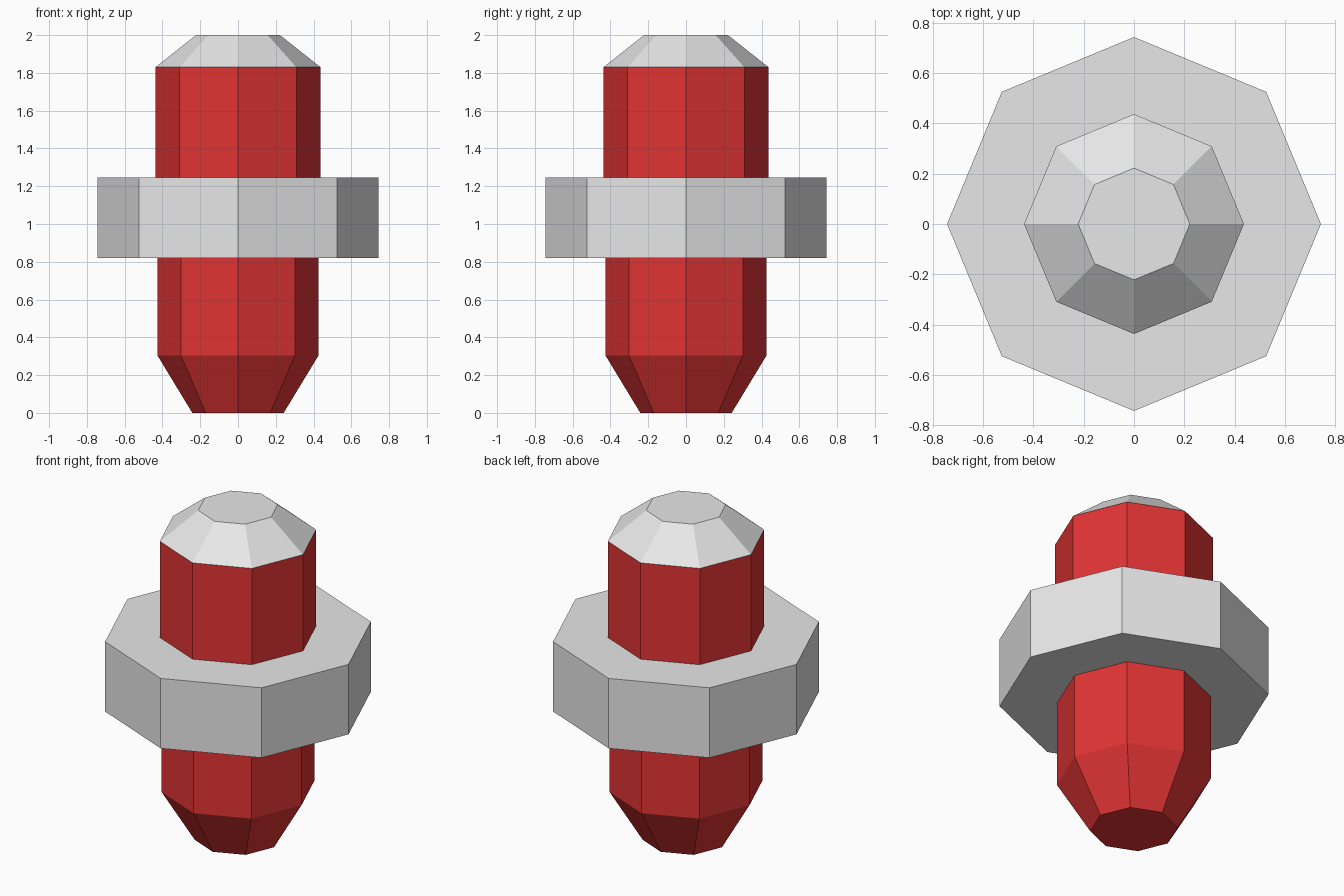
import bpy
import bmesh
import math

if "Cube" in bpy.data.objects:
    bpy.data.objects.remove(bpy.data.objects["Cube"])

SIDES = 8


def material(name, rgb):
    m = bpy.data.materials.new(name)
    m.diffuse_color = (*rgb, 1.0)
    m.use_nodes = True
    m.node_tree.nodes["Principled BSDF"].inputs["Base Color"].default_value = m.diffuse_color
    return m


def lathe(name, profile, mat):
    """Closed eight-sided solid from (radius, height) rings, corners on the axes."""
    bm = bmesh.new()
    rings = [[bm.verts.new((r * math.cos(math.tau * i / SIDES),
                            r * math.sin(math.tau * i / SIDES), z))
              for i in range(SIDES)] for r, z in profile]
    for low, high in zip(rings, rings[1:]):
        for i in range(SIDES):
            j = (i + 1) % SIDES
            bm.faces.new((low[i], low[j], high[j], high[i]))
    bm.faces.new(rings[0][::-1])
    bm.faces.new(rings[-1])
    mesh = bpy.data.meshes.new(name)
    bm.to_mesh(mesh)
    bm.free()
    mesh.materials.append(mat)
    obj = bpy.data.objects.new(name, mesh)
    bpy.context.collection.objects.link(obj)
    return obj


red = material("red", (0.76, 0.034, 0.034))
grey = material("light grey", (0.8, 0.8, 0.8))

# Tapered lower shaft, reaching into the collar
lathe("lower_shaft", [(0.242, 0.0), (0.427, 0.305), (0.427, 1.0)], red)
# Wide collar
lathe("collar", [(0.743, 0.82), (0.743, 1.245)], grey)
# Straight upper shaft
lathe("upper_shaft", [(0.437, 1.0), (0.437, 1.83)], red)
# Bevelled cap
lathe("cap", [(0.437, 1.83), (0.222, 2.0)], grey)
